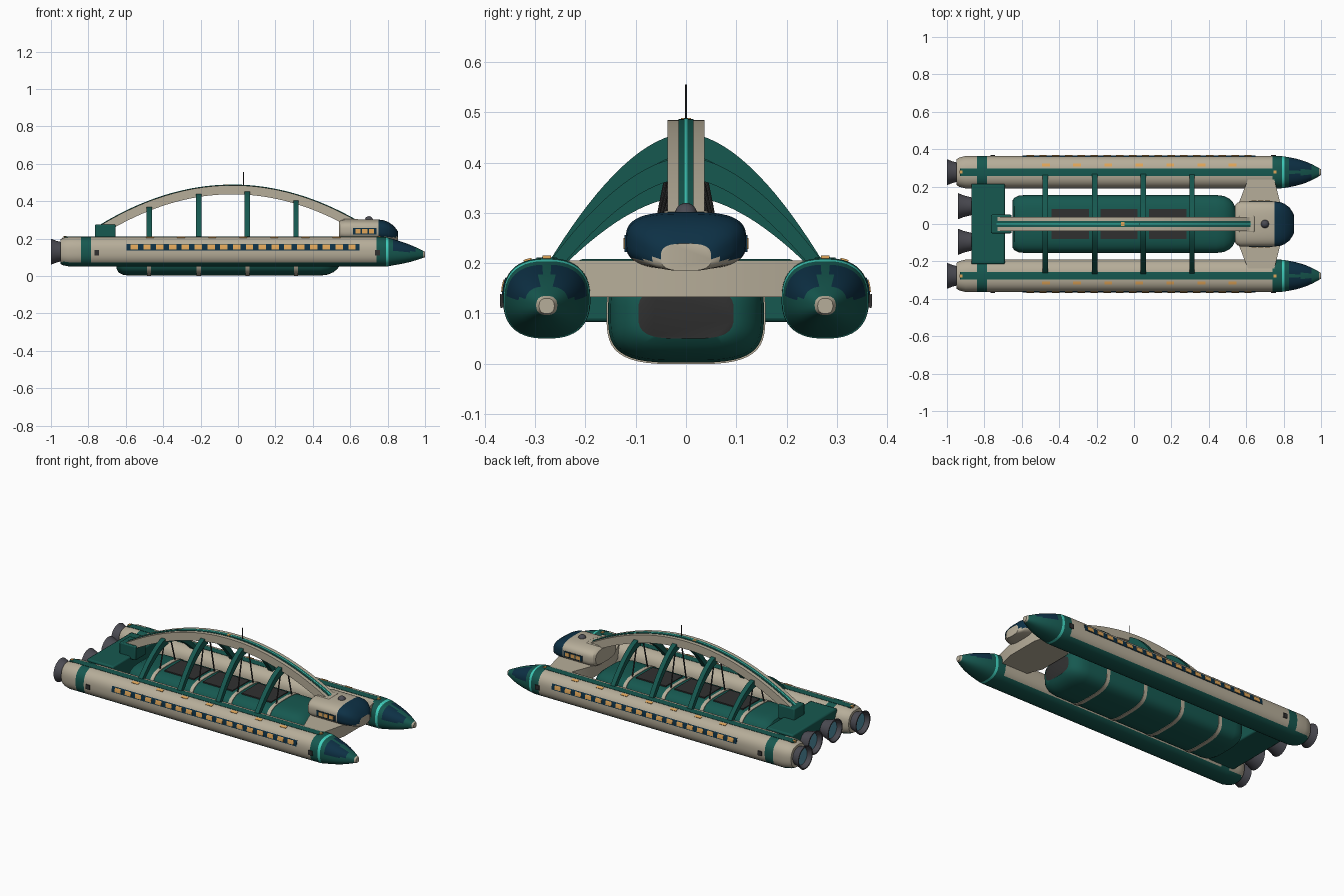
import bpy, bmesh, math
from mathutils import Vector

if "Cube" in bpy.data.objects:
    bpy.data.objects.remove(bpy.data.objects["Cube"])

def mat(name, r, g, b):
    m = bpy.data.materials.new(name)
    m.diffuse_color = (r, g, b, 1)
    m.use_nodes = True
    m.node_tree.nodes["Principled BSDF"].inputs["Base Color"].default_value = m.diffuse_color
    return m

CREAM = mat("warm_grey_hull", .47, .42, .32)
GREEN = mat("deep_green", .008, .098, .08)
NAVY = mat("navy_glass", .004, .03, .06)
AMBER = mat("amber_light", .75, .38, .10)
TEAL = mat("bright_teal", .05, .62, .50)
DARK = mat("charcoal_panel", .03, .03, .03)
STEEL = mat("nozzle_steel", .07, .07, .085)
GLOW = mat("engine_blue", .09, .30, .40)

def build(name, verts, faces, mats, rule=None):
    bm = bmesh.new()
    vs = [bm.verts.new(v) for v in verts]
    for f in faces:
        bm.faces.new([vs[i] for i in f])
    bmesh.ops.recalc_face_normals(bm, faces=bm.faces)
    if rule:
        for f in bm.faces:
            f.material_index = rule(f.calc_center_median())
    me = bpy.data.meshes.new(name)
    bm.to_mesh(me)
    bm.free()
    for m in mats:
        me.materials.append(m)
    ob = bpy.data.objects.new(name, me)
    bpy.context.collection.objects.link(ob)
    return ob

def skin(name, rings, mats, rule=None):
    """Closed tube through equal-sized rings, capped at both ends."""
    n, k = len(rings[0]), len(rings)
    faces = [(i*n+j, i*n+(j+1) % n, (i+1)*n+(j+1) % n, (i+1)*n+j)
             for i in range(k-1) for j in range(n)]
    faces += [tuple(range(n)), tuple(range((k-1)*n, k*n))]
    return build(name, [v for r in rings for v in r], faces, mats, rule)

def pt(x, cy, cz, a, b, e, t):
    c, s = math.cos(t), math.sin(t)
    return (x, cy + a*math.copysign(abs(c)**(2/e), c), cz + b*math.copysign(abs(s)**(2/e), s))

def loft(name, stations, cy, e, mats, rule=None, seg=48):
    """Stations are (x, centre z, half width, half height)."""
    rings = [[pt(x, cy, cz, a, b, e, 2*math.pi*(j+.5)/seg) for j in range(seg)]
             for x, cz, a, b in stations]
    return skin(name, rings, mats, rule)

def box(name, x, y, z, m, bevel=0):
    rings = [[(u, y[0], z[0]), (u, y[1], z[0]), (u, y[1], z[1]), (u, y[0], z[1])] for u in x]
    ob = skin(name, rings, [m])
    if bevel:
        mod = ob.modifiers.new("bevel", 'BEVEL')
        mod.width, mod.segments = bevel, 2
    return ob

def rod(name, p, q, r, m, seg=10):
    p, q = Vector(p), Vector(q)
    d = (q-p).normalized()
    u = d.orthogonal().normalized()
    w = d.cross(u)
    ts = [2*math.pi*j/seg for j in range(seg)]
    return skin(name, [[c + r*(u*math.cos(t)+w*math.sin(t)) for t in ts] for c in (p, q)], [m])

HC, HZ, HA, HB, HE = .277, .13, .087, .08, 2.5   # side hull section

def plate(name, s, x0, x1, t0, t1, m, lift, seg=6):
    """Thin plate following the side hull skin between two section angles."""
    rings = []
    for x in (x0, x1):
        out = [pt(x, HC, HZ, HA+lift, HB+lift, HE, t0+(t1-t0)*i/seg) for i in range(seg+1)]
        inn = [pt(x, HC, HZ, HA-.003, HB-.003, HE, t0+(t1-t0)*i/seg) for i in range(seg+1)]
        rings.append([(a, s*b, c) for a, b, c in out + inn[::-1]])
    return skin(name, rings, [m])

def tz(z):
    return math.asin(math.copysign(abs((z-HZ)/HB)**(HE/2), z-HZ))

def ty(y):
    return math.acos(math.copysign(abs((y-HC)/HA)**(HE/2), y-HC))

def nozzle(name, x, y, z):
    prof = [(x+.08, .045), (x+.055, .052), (x+.03, .058), (x, .07), (x, .063), (x+.025, .05)]
    loft(name, [(u, z, r, r) for u, r in prof], y, 2, [STEEL, GLOW],
         lambda c: 1 if abs(c.y-y) < .01 and abs(c.z-z) < .01 else 0, 32)

# side hulls with nose, glazing, stripes, windows and engines
HULL = [(-.95, .13, .068, .066), (-.935, .13, .078, .073), (-.90, .13, HA, HB), (-.84, .13, HA, HB),
        (-.785, .13, HA, HB), (.74, .13, HA, HB), (.79, .129, .086, .079), (.805, .128, .084, .076),
        (.83, .127, .08, .07), (.86, .125, .074, .063), (.89, .123, .066, .055), (.92, .121, .056, .046),
        (.95, .119, .043, .035), (.975, .117, .03, .025), (.99, .116, .021, .019), (1, .115, .015, .015)]
for s, side in ((1, "left"), (-1, "right")):
    cy = s*HC
    def hull_rule(c):
        if -.84 < c.x < -.785 or .74 < c.x < .79:
            return 1
        if .79 < c.x < .805:
            return 3
        if c.x > .985:
            return 0
        if c.x > .805:
            return 2 if .83 < c.x < .96 and c.z > .128 and abs(c.y-cy) > .012 else 1
        return 1 if c.z < .073 else 0
    loft(side+"_hull", HULL, cy, HE, [CREAM, GREEN, NAVY, TEAL], hull_rule)
    plate(side+"_deck_stripe", s, -.93, .75, ty(HC+.02), ty(HC-.02), GREEN, .002)
    plate(side+"_window_strip", s, -.596, .65, tz(.137), tz(.171), NAVY, .002)
    for i in range(18):
        x = -.555 + i*.0685
        plate(side+"_window", s, x-.02, x+.02, tz(.142), tz(.166), AMBER, .004)
    for i in range(7):
        x = -.47 + i*.166
        plate(side+"_deck_light", s, x-.021, x+.021, ty(.322), ty(.307), AMBER, .003)
    for x in (-.755, .745):
        plate(side+"_side_thruster", s, x-.013, x+.013, tz(.112), tz(.138), DARK, .006)
    for x in (-.925, .755):
        box(side+"_marker_light", (x-.008, x+.008), (cy-.008, cy+.008), (.195, .215), AMBER)
    nozzle(side+"_outer_engine", -1, cy, .13)
    nozzle(side+"_inner_engine", -.94, s*.095, .135)

# central cargo hull with bands and hatches
CARGO = [(-.65, .1, .125, .06), (-.64, .1, .14, .08), (-.615, .1, .152, .094), (-.58, .1, .155, .098),
         (.44, .1, .155, .098), (.48, .1, .15, .093), (.51, .1, .136, .08), (.53, .1, .115, .064), (.54, .1, .095, .05)]
loft("cargo_hull", CARGO, 0, 3.4, [GREEN, DARK], lambda c: 1 if c.x > .535 else 0)
for x in (-.34, -.08, .18):
    box("cargo_hatch", (x-.1, x+.1), (-.08, .08), (.18, .202), DARK)

# arch, following a parabola
def az(x):
    return .485 - .43*(x+.03)**2

def arch_bar(name, w, top, bottom, m):
    rings = []
    for i in range(41):
        x = -.74 + i*1.38/40
        n = Vector((.86*(x+.03), 0, 1)).normalized()
        rings.append([Vector((x, y, az(x))) + n*o for y, o in ((-w, bottom), (w, bottom), (w, top), (-w, top))])
    skin(name, rings, [m])

arch_bar("arch_spine", .037, 0, -.048, CREAM)
arch_bar("arch_stripe", .015, .002, -.005, GREEN)
arch_bar("arch_light_line", .004, .004, -.004, TEAL)
box("arch_rear_mount", (-.765, -.655), (-.05, .05), (.19, .275), GREEN, .006)
box("arch_front_mount", (.56, .645), (-.045, .045), (.27, .304), CREAM, .006)
box("arch_beacon", (-.07, -.05), (-.01, .01), (.475, .489), AMBER)
rod("antenna", (.03, 0, .46), (.03, 0, .555), .002, DARK, 8)

# ribs, hangers and bands at each frame
for x in (-.475, -.21, .05, .31):
    loft("cargo_band", [(x-.011, .1, .158, .101), (x+.011, .1, .158, .101)], 0, 3.4, [CREAM])
    top = az(x) - .026
    for s in (1, -1):
        rings = []
        for i in range(17):
            u = i/16
            y = .01 + u*.267
            z = .195 + (top-.195)*(1-u**1.7)
            n = Vector((0, (top-.195)*1.7*u**.7/.267, 1)).normalized()
            t = .044 - .02*u
            p = Vector((0, y, z))
            ring = [p + Vector((dx, 0, 0)) + n*o for dx, o in ((-.014, -t), (.014, -t), (.014, 0), (-.014, 0))]
            rings.append([(x+q.x, s*q.y, q.z) for q in ring])
        skin("rib", rings, [GREEN])
        rod("hanger", (x, s*.025, az(x)-.04), (x, s*.075, .19), .004, DARK)

# rear engine block
box("rear_engine_block", (-.87, -.69), (-.215, .215), (.083, .208), GREEN, .008)

# front cross wing
outline = [(.555, -.1), (.61, -.24), (.75, -.24), (.785, -.1), (.785, .1), (.75, .24), (.61, .24), (.555, .1)]
skin("front_wing", [[(x, y, z) for x, y in outline] for z in (.133, .205)], [CREAM])

# bridge cabin with glazing, windows and dome
CABIN = [(.54, .245, .098, .045), (.55, .245, .112, .053), (.57, .245, .12, .057), (.75, .245, .12, .057),
         (.78, .243, .118, .055), (.805, .238, .108, .05), (.83, .229, .09, .042), (.845, .219, .068, .034),
         (.855, .212, .05, .027)]
loft("bridge_cabin", CABIN, 0, 3, [CREAM, NAVY], lambda c: 1 if .75 < c.x < .853 and c.z > .208 else 0)
for s in (1, -1):
    y = sorted((s*.112, s*.1225))
    box("cabin_window_strip", (.615, .74), y, (.222, .256), NAVY)
    y = sorted((s*.112, s*.1245))
    for x in (.642, .678, .714):
        box("cabin_window", (x-.014, x+.014), y, (.228, .25), AMBER)
loft("sensor_dome", [(.70 + .022*math.cos(t), .298, max(.022*math.sin(t), .001), max(.022*math.sin(t), .001))
                     for t in [math.pi*i/10 for i in range(11)]], 0, 2, [STEEL], None, 20)

# smooth the curved parts, keep hard edges
bpy.ops.object.select_all(action='SELECT')
bpy.context.view_layer.objects.active = bpy.context.selected_objects[0]
bpy.ops.object.shade_smooth_by_angle(angle=math.radians(32))
